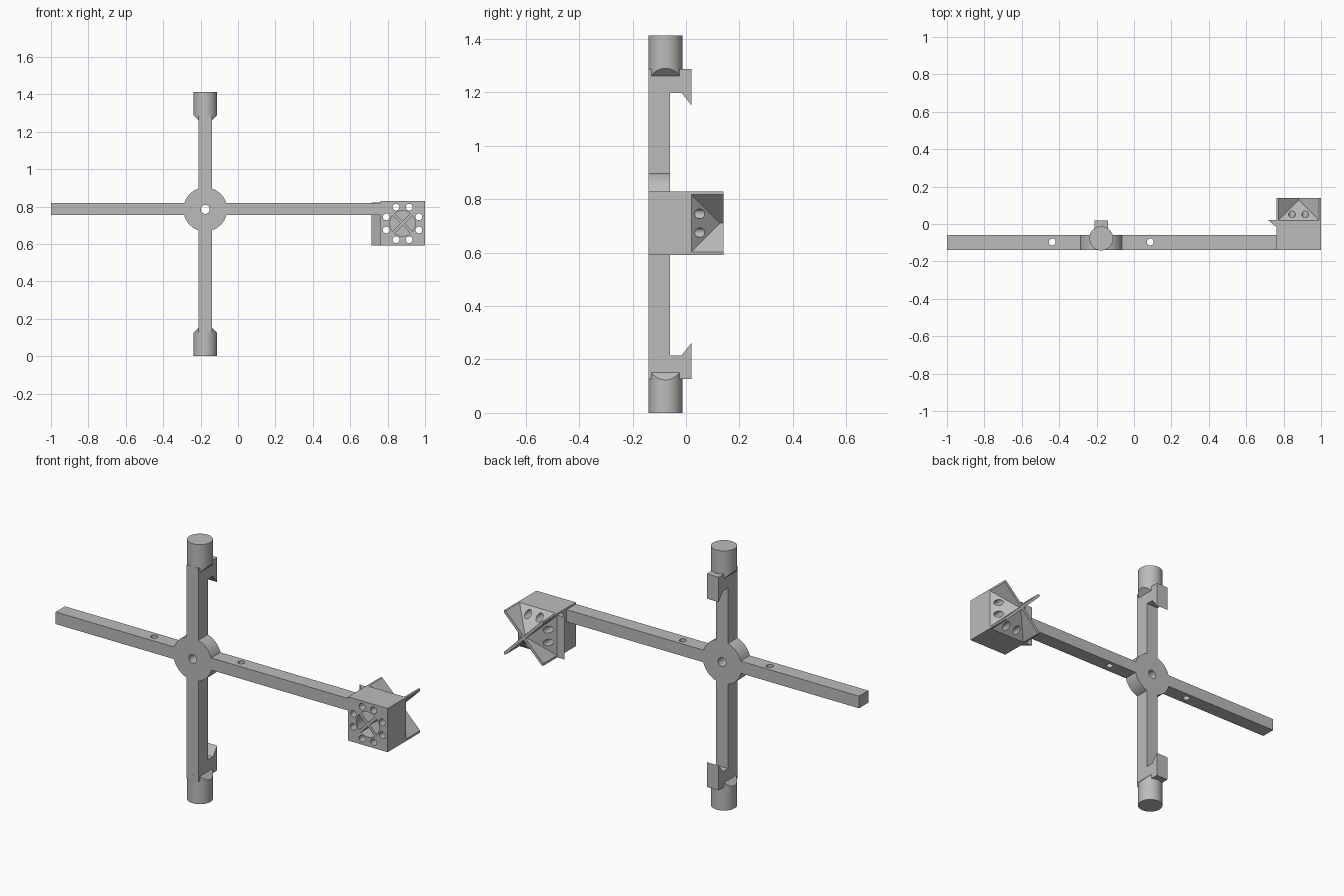
import bpy
import bmesh
from math import cos, sin, pi, radians
from mathutils import Vector

cube = bpy.data.objects.get("Cube")
if cube:
    bpy.data.objects.remove(cube, do_unlink=True)

grey = bpy.data.materials.new("plain_grey")
grey.use_nodes = True
grey.diffuse_color = (0.5, 0.5, 0.5, 1)
grey.node_tree.nodes["Principled BSDF"].inputs["Base Color"].default_value = (0.5, 0.5, 0.5, 1)


def finish(name, bm):
    bmesh.ops.recalc_face_normals(bm, faces=bm.faces)
    mesh = bpy.data.meshes.new(name)
    bm.to_mesh(mesh)
    bm.free()
    mesh.materials.append(grey)
    obj = bpy.data.objects.new(name, mesh)
    bpy.context.collection.objects.link(obj)
    return obj


def prism(name, axis, points, low, high):
    """Extrude a flat outline along one axis."""
    place = {"x": lambda u, v, w: (w, u, v),
             "y": lambda u, v, w: (u, w, v),
             "z": lambda u, v, w: (u, v, w)}[axis]
    bm = bmesh.new()
    ends = [[bm.verts.new(place(u, v, w)) for u, v in points] for w in (low, high)]
    bm.faces.new(ends[0])
    bm.faces.new(ends[1])
    for i in range(len(points)):
        j = (i + 1) % len(points)
        bm.faces.new((ends[0][i], ends[0][j], ends[1][j], ends[1][i]))
    return finish(name, bm)


def circle(u, v, r, n=48):
    return [(u + r * cos(2 * pi * i / n), v + r * sin(2 * pi * i / n)) for i in range(n)]


def rect(u0, v0, u1, v1):
    return [(u0, v0), (u1, v0), (u1, v1), (u0, v1)]


def combine(obj, other, operation):
    mod = obj.modifiers.new("combine", "BOOLEAN")
    mod.operation = operation
    mod.solver = "EXACT"
    mod.object = other
    bpy.context.view_layer.objects.active = obj
    bpy.ops.object.modifier_apply(modifier=mod.name)
    bpy.data.objects.remove(other, do_unlink=True)


FRONT, BACK = -0.14, -0.06
POST_X, HUB_Z, MID_Z = -0.175, 0.785, 0.7065

# Upright post with a barbed hook at each end
half_outline = [(BACK, 0.4915), (-0.017, 0.4915), (0.02, 0.445), (0.02, 0.58), (FRONT, 0.58)]
outline = [(y, MID_Z + k) for y, k in half_outline]
outline += [(y, MID_Z - k) for y, k in reversed(half_outline)]
frame = prism("cross_frame", "x", outline, POST_X - 0.036, POST_X + 0.036)

# Cross bar and round hub joined to the post
combine(frame, prism("cross_bar", "x", rect(FRONT, 0.754, BACK, 0.82), -1, 0.765), "UNION")
combine(frame, prism("hub", "y", circle(POST_X, HUB_Z, 0.117, 96), FRONT, BACK), "UNION")

# Pivot hole and the two holes in the bar
combine(frame, prism("hole", "y", circle(POST_X, HUB_Z, 0.024), -0.2, 0.1), "DIFFERENCE")
for x in (-0.437, 0.087):
    combine(frame, prism("hole", "z", circle(x, -0.096, 0.018), 0.7, 0.9), "DIFFERENCE")

parts = [frame]

# Round end pegs with chamfers down to the post width
for name, s in (("upper_peg", 1), ("lower_peg", -1)):
    z_inner, z_outer = sorted((MID_Z + s * 0.555, MID_Z + s * 0.7065))
    peg = prism(name, "z", circle(POST_X, -0.077, 0.064, 64), z_inner, z_outer)
    limits = [(-0.036, 0.555), (0.036, 0.555), (0.067, 0.586),
              (0.067, 0.75), (-0.067, 0.75), (-0.067, 0.586)]
    limit = prism("limit", "y", [(POST_X + x, MID_Z + s * k) for x, k in limits], -0.3, 0.2)
    combine(peg, limit, "INTERSECT")
    parts.append(peg)

# Head: block with a pyramid on the back
CX, CZ, H = 0.88, 0.71, 0.119
bm = bmesh.new()
for y in (FRONT, 0.02):
    for u, v in rect(-H, -H, H, H):
        bm.verts.new((CX + u, y, CZ + v))
bm.verts.new((CX, 0.139, CZ))
bmesh.ops.convex_hull(bm, input=bm.verts)
bmesh.ops.dissolve_limit(bm, angle_limit=radians(1), verts=bm.verts, edges=bm.edges)
head = finish("head_block", bm)
parts.append(head)

# Eight through holes and four wedge pockets in the head
for quarter in range(4):
    a = quarter * pi / 2
    for side in (-0.035, 0.035):
        x = CX + 0.087 * cos(a) - side * sin(a)
        z = CZ + 0.087 * sin(a) + side * cos(a)
        combine(head, prism("hole", "y", circle(x, z, 0.018, 32), -0.2, 0.2), "DIFFERENCE")
    wedge = [(CX + 0.011 * cos(a), CZ + 0.011 * sin(a))]
    for i in range(13):
        t = a + radians(-38 + 76 * i / 12)
        wedge.append((CX + 0.068 * cos(t), CZ + 0.068 * sin(t)))
    combine(head, prism("pocket", "y", wedge, -0.2, -0.04), "DIFFERENCE")

# Crossed diagonal fins standing over the pyramid
t = 0.011
for name, s in (("rising_fin", 1), ("falling_fin", -1)):
    fin = [(-H, -H), (t - H, -H), (H, H - t), (H, H), (H - t, H), (-H, t - H)]
    parts.append(prism(name, "y", [(CX + s * u, CZ + v) for u, v in fin], 0.02, 0.14))

# Small wedge lip beside the head
lip = [(0.715, 0.022), (0.762, -0.017), (0.762, 0.022)]
parts.append(prism("head_lip", "z", lip, 0.592, 0.822))

# Smooth the round walls, keep edges sharp
bpy.ops.object.select_all(action="DESELECT")
for part in parts:
    part.select_set(True)
bpy.context.view_layer.objects.active = frame
bpy.ops.object.shade_smooth_by_angle(angle=radians(30))
